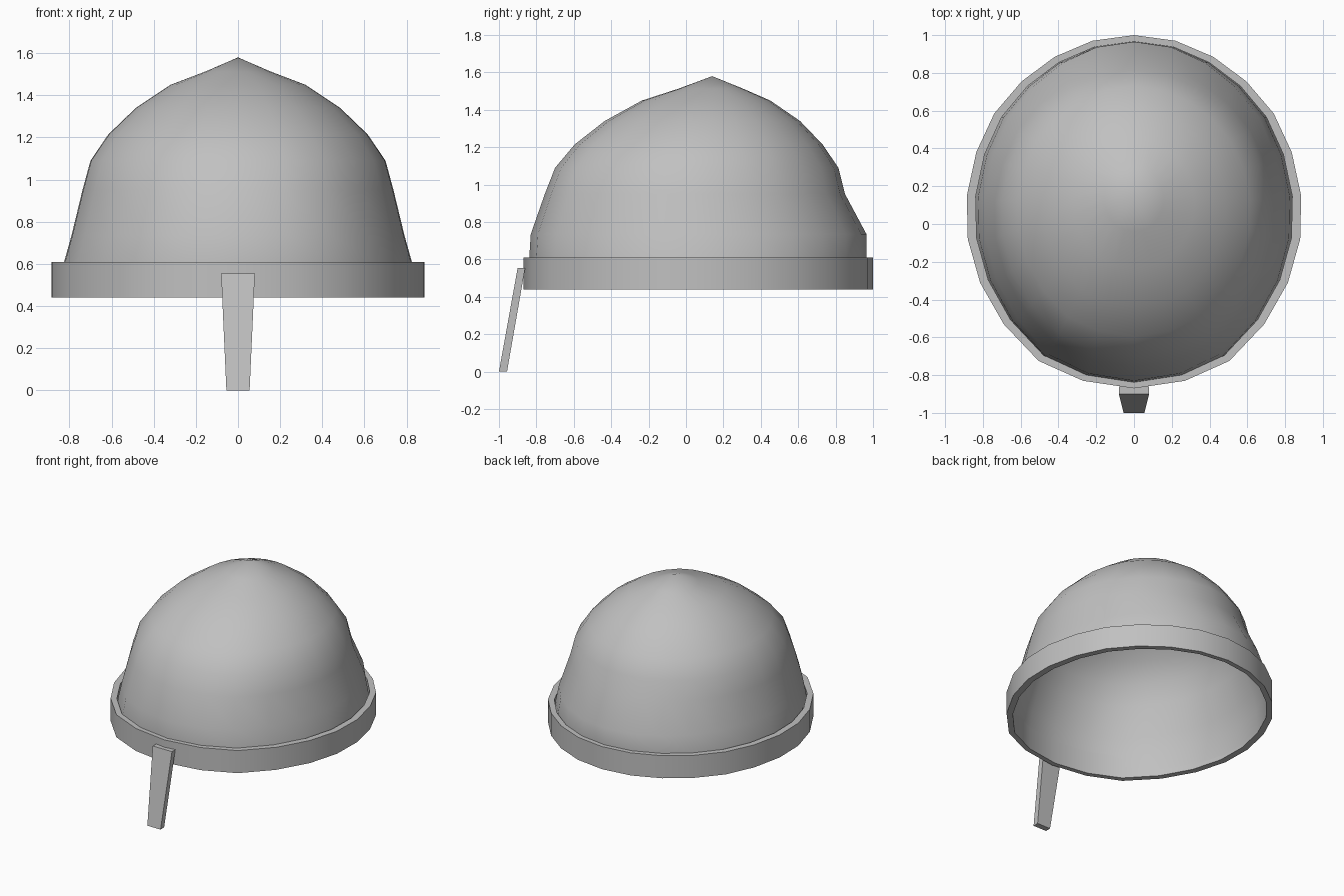
import bpy, bmesh, math

if "Cube" in bpy.data.objects:
    bpy.data.objects.remove(bpy.data.objects["Cube"])

steel = bpy.data.materials.new("steel grey")
steel.diffuse_color = (0.53, 0.53, 0.53, 1)
steel.use_nodes = True
steel.node_tree.nodes["Principled BSDF"].inputs["Base Color"].default_value = steel.diffuse_color

# Right half of the egg-shaped rim outline, back to front
HALF = [(0, 1), (.22, .97), (.42, .885), (.595, .755), (.74, .585), (.835, .38),
        (.885, .15), (.88, -.08), (.815, -.31), (.69, -.53), (.505, -.725),
        (.27, -.83), (0, -.87)]
OUTLINE = HALF + [(-x, y) for x, y in HALF[-2:0:-1]]


def ring(bm, z, half_width, front, back):
    """Outline fitted to a half width and a front/back range."""
    return [bm.verts.new((x / .885 * half_width,
                          front + (y + .87) / 1.87 * (back - front), z))
            for x, y in OUTLINE]


def bridge(bm, a, b):
    n = len(a)
    for i in range(n):
        j = (i + 1) % n
        bm.faces.new((a[i], a[j], b[j], b[i]))


def finish(bm, name, angle=None):
    bmesh.ops.recalc_face_normals(bm, faces=bm.faces[:])
    mesh = bpy.data.meshes.new(name)
    bm.to_mesh(mesh)
    bm.free()
    mesh.materials.append(steel)
    obj = bpy.data.objects.new(name, mesh)
    bpy.context.collection.objects.link(obj)
    if angle:
        bpy.ops.object.select_all(action='DESELECT')
        obj.select_set(True)
        bpy.context.view_layer.objects.active = obj
        bpy.ops.object.shade_smooth_by_angle(angle=math.radians(angle))
    return obj


# Dome: stacked rings closed by a pointed crown
bm = bmesh.new()
levels = [(.44, .84, -.84, .967), (.61, .825, -.838, .965), (.735, .79, -.83, .965),
          (.95, .738, -.755, .85), (1.09, .70, -.70, .815), (1.215, .615, -.595, .73),
          (1.34, .485, -.435, .61), (1.45, .32, -.235, .45), (1.513, .155, -.04, .305)]
rings = [ring(bm, *level) for level in levels]
for a, b in zip(rings, rings[1:]):
    bridge(bm, a, b)
crown = bm.verts.new((0, .14, 1.58))
top = rings[-1]
for i in range(len(top)):
    bm.faces.new((top[i], top[(i + 1) % len(top)], crown))
finish(bm, "dome", 60)

# Brow band: thick closed hoop around the dome
bm = bmesh.new()
loops = [ring(bm, z, w, f, b) for z, w, f, b in
         [(.44, .885, -.87, 1), (.61, .885, -.87, 1),
          (.61, .838, -.835, .966), (.44, .838, -.835, .966)]]
for i in range(4):
    bridge(bm, loops[i], loops[(i + 1) % 4])
finish(bm, "brow_band", 30)

# Nose guard: tapered bar slanting forward
bm = bmesh.new()
ends = [[bm.verts.new((x, y, z)) for x, y in ((-w, f), (w, f), (w, b), (-w, b))]
        for z, w, f, b in ((0, .055, -1, -.957), (.555, .08, -.9, -.86))]
bridge(bm, *ends)
for end in ends:
    bm.faces.new(end)
finish(bm, "nose_guard")
